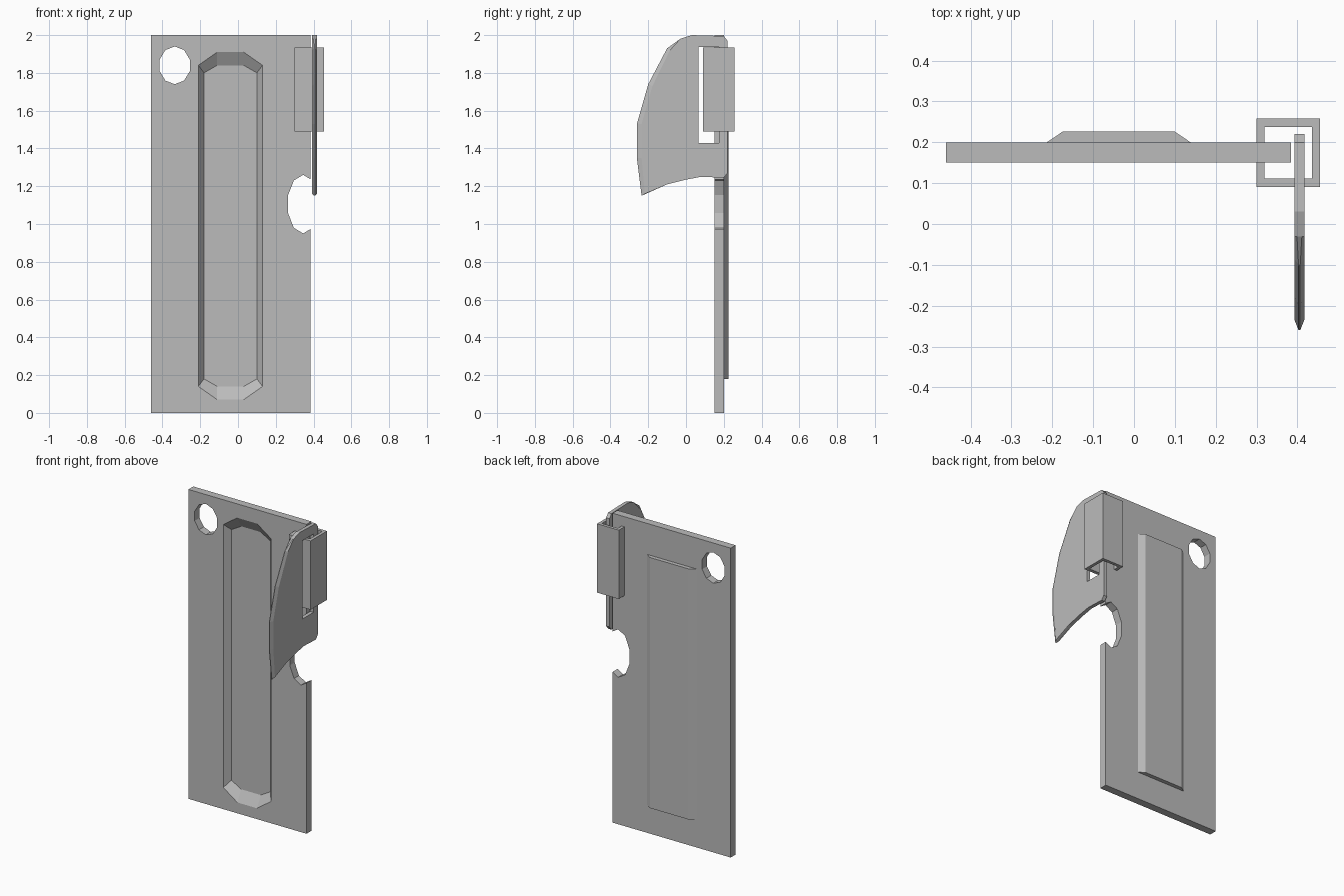
import bpy, bmesh, math
from mathutils import Vector

cube = bpy.data.objects.get("Cube")
if cube:
    bpy.data.objects.remove(cube, do_unlink=True)

steel = bpy.data.materials.new("grey steel")
steel.use_nodes = True
GREY = (0.5, 0.5, 0.5, 1)
steel.diffuse_color = GREY
steel.node_tree.nodes["Principled BSDF"].inputs["Base Color"].default_value = GREY


def loft(name, rings):
    """Solid through matching rings of points, capped at both ends."""
    bm = bmesh.new()
    loops = [[bm.verts.new(p) for p in ring] for ring in rings]
    n = len(loops[0])
    for a, b in zip(loops, loops[1:]):
        for i in range(n):
            j = (i + 1) % n
            bm.faces.new((a[i], a[j], b[j], b[i]))
    bm.faces.new(loops[0])
    bm.faces.new(loops[-1])
    bmesh.ops.recalc_face_normals(bm, faces=bm.faces)
    mesh = bpy.data.meshes.new(name)
    bm.to_mesh(mesh)
    bm.free()
    obj = bpy.data.objects.new(name, mesh)
    bpy.context.collection.objects.link(obj)
    mesh.materials.append(steel)
    return obj


def box(name, x0, x1, y0, y1, z0, z1):
    ring = [(x0, y0), (x1, y0), (x1, y1), (x0, y1)]
    return loft(name, [[(x, y, z) for x, y in ring] for z in (z0, z1)])


def cut(obj, cutter):
    mod = obj.modifiers.new("cut", 'BOOLEAN')
    mod.operation = 'DIFFERENCE'
    mod.solver = 'EXACT'
    mod.object = cutter
    bpy.context.view_layer.objects.active = obj
    bpy.ops.object.modifier_apply(modifier=mod.name)
    bpy.data.objects.remove(cutter, do_unlink=True)


def ten_sided_cutter(cx, cz, rx, rz):
    ring = [(cx + rx * math.sin(i * math.tau / 10), cz + rz * math.cos(i * math.tau / 10))
            for i in range(10)]
    return loft("hole_cutter", [[(x, y, z) for x, z in ring] for y in (0.1, 0.3)])


def long_octagon(y, half_width, half_end, z_side, z_end):
    """Vertical panel outline with clipped corners, centred on the groove."""
    cx, cz = -0.04, 0.99
    quarter = [(half_end, z_end), (half_width, z_side)]
    right = quarter + [(x, -z) for x, z in reversed(quarter)]
    ring = right + [(-x, z) for x, z in reversed(right)]
    return [(cx + x, y, cz + z) for x, z in ring]


# Flat body with key hole, side notch and pressed front groove
body = box("body_plate", -0.46, 0.385, 0.15, 0.2, 0, 2)
cut(body, ten_sided_cutter(-0.335, 1.84, 0.084, 0.1))
cut(body, ten_sided_cutter(0.345, 1.105, 0.084, 0.155))
cut(body, loft("groove_cutter", [
    long_octagon(0.11, 0.2, 0.07, 0.88, 0.99),
    long_octagon(0.15, 0.17, 0.07, 0.85, 0.92),
    long_octagon(0.19, 0.14, 0.07, 0.81, 0.85)]))

# Raised rib on the back
rib = [(-0.215, 0.199), (-0.175, 0.226), (0.1, 0.226), (0.14, 0.199)]
loft("back_rib", [[(x, y, z) for x, y in rib] for z in (0.18, 1.8)])

# Hooked blade: sharpened along the front edge, square along the rest
edge = [(-0.235, 1.15), (-0.26, 1.35), (-0.26, 1.53), (-0.2, 1.74), (-0.1, 1.93)]
spine = [(-0.03, 1.98), (0.03, 2.0), (0.2, 1.995), (0.22, 1.97), (0.22, 1.27),
         (0.2, 1.245), (0.08, 1.25), (0.0, 1.235), (-0.1, 1.21)]
inset = [(-0.218, 1.16), (-0.235, 1.35), (-0.235, 1.53), (-0.178, 1.73), (-0.085, 1.92)]
MID, HALF = 0.405, 0.012
sides = [[(MID + s * HALF, y, z) for y, z in inset + spine] for s in (-1, 1)]
lips = [[(MID + s * 0.002, y, z) for y, z in edge]
        + [(MID + s * 0.006, y, z) for y, z in spine] for s in (-1, 1)]
blade = loft("blade", [sides[0], lips[0], lips[1], sides[1]])
cut(blade, box("slot_cutter", 0.3, 0.5, 0.065, 0.175, 1.43, 1.937))

# Square hinge sleeve around the body edge and through the blade slot
sleeve = box("hinge_sleeve", 0.3, 0.456, 0.09, 0.258, 1.49, 1.935)
cut(sleeve, box("sleeve_cutter", 0.32, 0.436, 0.112, 0.238, 1.4, 2.0))
